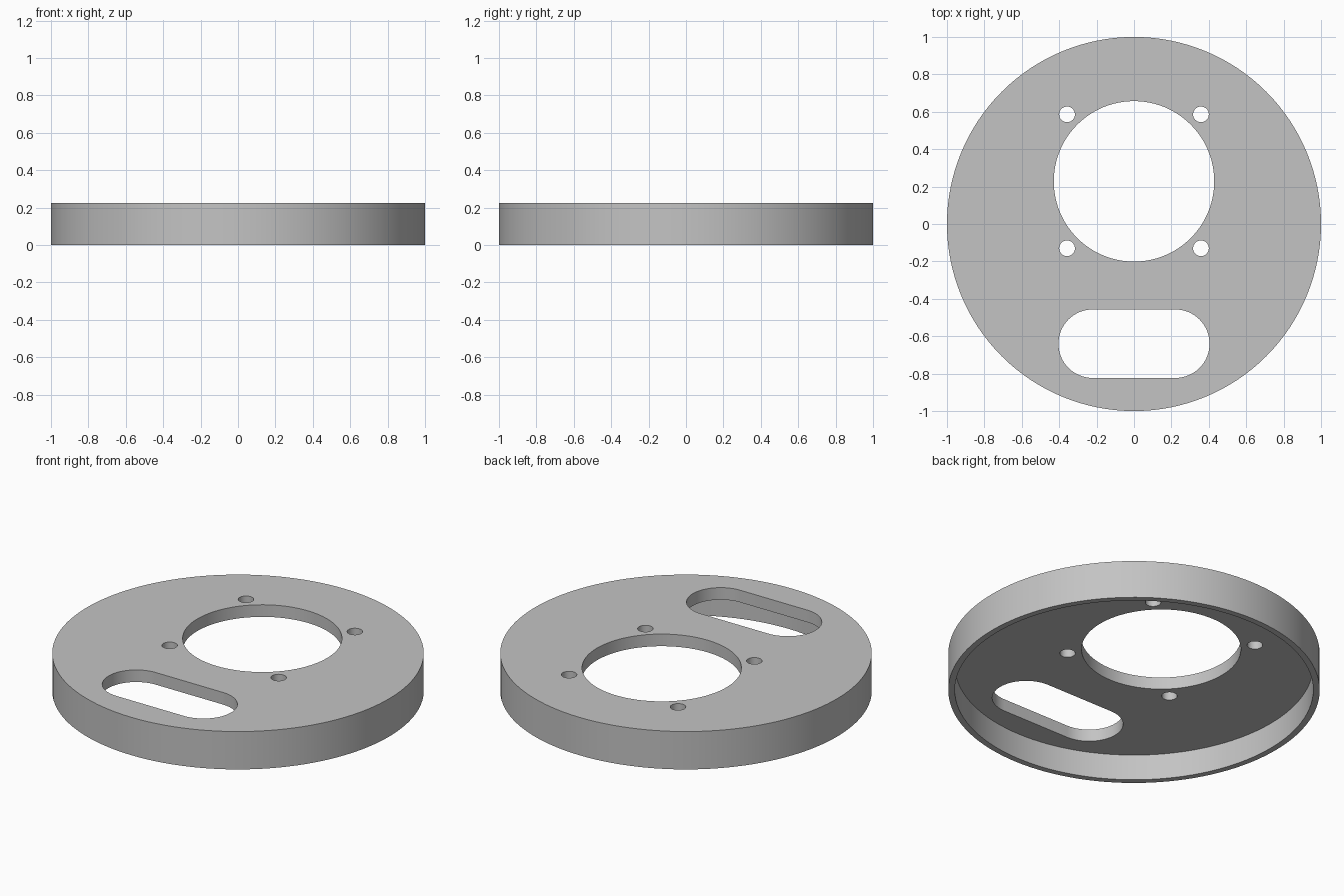
import bpy, bmesh
from math import cos, sin, pi, radians

HEIGHT = 0.225
PLATE_BOTTOM = 0.153
RIM_INNER = 0.965

cube = bpy.data.objects.get("Cube")
if cube:
    bpy.data.objects.remove(cube, do_unlink=True)

grey = bpy.data.materials.new("plain grey")
grey.use_nodes = True
colour = (0.55, 0.55, 0.55, 1)
grey.diffuse_color = colour
grey.node_tree.nodes["Principled BSDF"].inputs["Base Color"].default_value = colour


def rounded_outline(cx, cy, radius, half_straight=0.0, steps=64):
    """Circle, or a slot when half_straight pulls the two halves apart."""
    points = []
    for side in (1, -1):
        count = steps // 2
        for i in range(count + (1 if half_straight else 0)):
            a = -pi / 2 + pi * i / count
            points.append((cx + side * (half_straight + radius * cos(a)),
                           cy + side * radius * sin(a)))
    return points


def prism(name, outline, z0, z1):
    bm = bmesh.new()
    base = bm.faces.new([bm.verts.new((x, y, z0)) for x, y in outline])
    top = bmesh.ops.extrude_face_region(bm, geom=[base])["geom"]
    verts = [g for g in top if isinstance(g, bmesh.types.BMVert)]
    bmesh.ops.translate(bm, verts=verts, vec=(0, 0, z1 - z0))
    bmesh.ops.recalc_face_normals(bm, faces=bm.faces)
    mesh = bpy.data.meshes.new(name)
    bm.to_mesh(mesh)
    bm.free()
    mesh.materials.append(grey)
    obj = bpy.data.objects.new(name, mesh)
    bpy.context.collection.objects.link(obj)
    return obj


# Round cover: flat disc with a thin rim hanging below it
cover = prism("round_cover", rounded_outline(0, 0, 1, steps=128), 0, HEIGHT)

# Hollow underside, large opening, slot and four screw holes
cutters = [
    prism("underside_cutter", rounded_outline(0, 0, RIM_INNER, steps=128), -0.1, PLATE_BOTTOM),
    prism("opening_cutter", rounded_outline(0, 0.228, 0.429, steps=96), 0.1, 0.4),
    prism("slot_cutter", rounded_outline(0, -0.64, 0.183, 0.221), 0.1, 0.4),
]
for sx in (-1, 1):
    for sy in (-1, 1):
        hole = rounded_outline(sx * 0.358, 0.228 + sy * 0.358, 0.042, steps=32)
        cutters.append(prism("screw_hole_cutter", hole, 0.1, 0.4))

bpy.ops.object.select_all(action="DESELECT")
bpy.context.view_layer.objects.active = cover
cover.select_set(True)
for cutter in cutters:
    cutter.hide_render = True
    cut = cover.modifiers.new(cutter.name, "BOOLEAN")
    cut.operation = "DIFFERENCE"
    cut.solver = "EXACT"
    cut.object = cutter
    bpy.ops.object.modifier_apply(modifier=cut.name)
    bpy.data.objects.remove(cutter, do_unlink=True)

bpy.ops.object.shade_smooth_by_angle(angle=radians(30))
